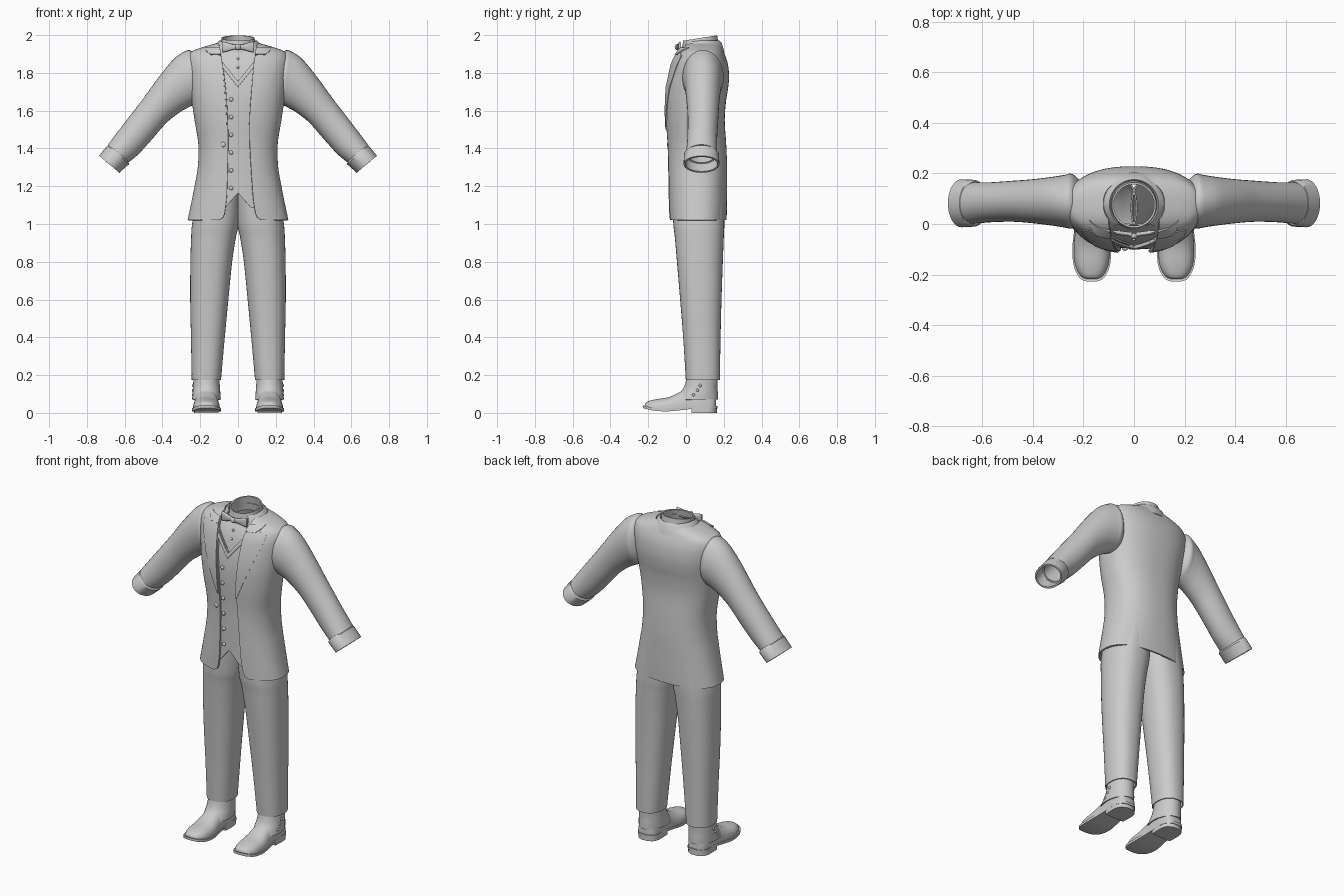
import bpy, bmesh, math
from math import sin, cos, pi
from mathutils import Vector

if "Cube" in bpy.data.objects:
    bpy.data.objects.remove(bpy.data.objects["Cube"])

cloth = bpy.data.materials.new("plain grey")
cloth.use_nodes = True
GREY = (0.6, 0.6, 0.6, 1)
cloth.diffuse_color = GREY
cloth.node_tree.nodes["Principled BSDF"].inputs["Base Color"].default_value = GREY


def finish(name, bm, thick=0, mirror=False, angle=40):
    """Turn a bmesh into a finished object with shell, mirror and shading."""
    bmesh.ops.recalc_face_normals(bm, faces=bm.faces)
    me = bpy.data.meshes.new(name)
    bm.to_mesh(me)
    bm.free()
    me.materials.append(cloth)
    ob = bpy.data.objects.new(name, me)
    bpy.context.collection.objects.link(ob)
    if thick:
        mod = ob.modifiers.new("shell", 'SOLIDIFY')
        mod.thickness, mod.offset = thick, 0
    if mirror:
        ob.modifiers.new("mirror", 'MIRROR').use_clip = False
    bpy.ops.object.select_all(action='DESELECT')
    ob.select_set(True)
    bpy.context.view_layer.objects.active = ob
    bpy.ops.object.convert(target='MESH')
    bpy.ops.object.shade_smooth_by_angle(angle=math.radians(angle))
    return ob


def loft(name, rings, closed=True, caps=(), **kw):
    """Skin a list of equal-length point rings; caps lists ring indices to fill."""
    bm = bmesh.new()
    vs = [[bm.verts.new(p) for p in r] for r in rings]
    n = len(rings[0])
    for a, b in zip(vs, vs[1:]):
        for i in range(n if closed else n - 1):
            j = (i + 1) % n
            bm.faces.new((a[i], a[j], b[j], b[i]))
    for c in caps:
        bm.faces.new(vs[c])
    return finish(name, bm, **kw)


def dense(rows, k=4):
    """Catmull-Rom interpolation between key rows."""
    out = []
    for i in range(len(rows) - 1):
        p = [rows[max(0, min(len(rows) - 1, i + d))] for d in (-1, 0, 1, 2)]
        for s in range(k):
            t = s / k
            out.append([b + t / 2 * (c - a + t * (2*a - 5*b + 4*c - d + t * (3*(b - c) + d - a)))
                        for a, b, c, d in zip(*p)])
    return out + [list(rows[-1])]


def lerp(rows, z):
    for a, b in zip(rows, rows[1:]):
        if z <= b[0]:
            t = max(0, (z - a[0]) / (b[0] - a[0]))
            return [u + t * (v - u) for u, v in zip(a, b)]
    return rows[-1]


def span(a, b, n):
    return [a + (b - a) * i / (n - 1) for i in range(n)]


def power(v, e):
    return math.copysign(abs(v) ** e, v)


# Torso shape: height, half width, front y, back y
TORSO = dense([(1.02, .262, -.085, .21), (1.1, .245, -.088, .212), (1.2, .225, -.09, .213),
               (1.3, .208, -.092, .213), (1.42, .205, -.095, .208), (1.55, .225, -.103, .2),
               (1.65, .24, -.105, .207), (1.72, .25, -.1, .218), (1.78, .258, -.09, .223),
               (1.84, .264, -.075, .218), (1.88, .262, -.058, .207), (1.908, .245, -.04, .195),
               (1.93, .19, -.025, .185), (1.95, .12, -.012, .172)])
EXP = 2.4


def front(x, z):
    _, w, f, b = lerp(TORSO, z)
    q = max(0, 1 - min(1, abs(x / w)) ** EXP) ** (1 / EXP)
    return (f + b) / 2 - (b - f) / 2 * q


def panel(name, grid, off, thick=.006, **kw):
    """Cloth panel laid on the chest; grid holds rows of (x, z)."""
    return loft(name, [[(x, front(x, z) - off, z) for x, z in r] for r in grid],
                closed=False, thick=thick, **kw)


# Jacket body, open along the front: height, right edge, left edge
OPENING = dense([(1.02, .1, .125), (1.04, .075, .098), (1.1, .064, .085), (1.2, .057, .075),
                 (1.5, .052, .06), (1.75, .068, .075), (1.95, .1, .1)])
rings = []
for z, w, f, b in TORSO:
    _, right, left = lerp(OPENING, z)
    edge = [math.asin(min(1, e / w) ** (EXP / 2)) for e in (right, left)]
    ring = []
    for t in span(edge[1], 2 * pi - edge[0], 72):
        ring.append((w * power(sin(t), 2 / EXP),
                     (f + b) / 2 - (b - f) / 2 * power(cos(t), 2 / EXP), z))
    rings.append(ring)
loft("jacket_body", rings, closed=False, thick=.01)

# Peaked lapels and the collar leaf above them: height, inner x, outer x
lapel = [(1.5, .058, .064), (1.6, .063, .105), (1.72, .072, .152),
         (1.84, .082, .198), (1.872, .086, .206), (1.89, .09, .15)]
panel("lapel", [[(x, z + (.018 * (x - a) / (b - a) if z > 1.86 else 0)) for x in span(a, b, 8)]
                for z, a, b in lapel], .009, mirror=True)
panel("collar_leaf", [[(x, z) for x in span(a, b, 8)] for z, a, b in
                      ((1.896, .09, .145), (1.915, .093, .168), (1.93, .095, .175))],
      .012, thick=.01, mirror=True)

# Jacket collar wrapped round the neck
collar = []
for rx, ry, z, drop in ((.09, .088, 1.95, .01), (.098, .098, 1.968, .015),
                        (.112, .108, 1.955, .02), (.14, .122, 1.908, .02)):
    collar.append([(rx * sin(t), .078 - ry * cos(t), z - drop * max(0, cos(t)))
                   for t in span(.7, 2 * pi - .7, 48)])
loft("jacket_collar", collar, closed=False, thick=.008)

# Waistcoat: two overlapping panels, hem notch and V neck
def hem(x):
    return max(1.165 - abs(x) * 1.15, 1.085)


def neckline(x):
    return 1.755 + abs(x) * 1.25


for name, a, b, off in (("waistcoat_right", -.13, -.012, -.012), ("waistcoat_left", -.018, .13, -.008)):
    panel(name, [[(x, z) for z in span(hem(x), neckline(x), 30)] for x in span(a, b, 16)], off)
panel("waistcoat_lapel", [[(x, neckline(x) - d) for d in (.03, .015, 0)] for x in span(0, .11, 8)],
      -.001, thick=.008, mirror=True)

# Shirt front and stand collar
panel("shirt_front", [[(x, z) for x in span(-.11, .11, 16)] for z in span(1.7, 1.935, 12)], -.02)
loft("shirt_collar", [[(rx * sin(t), .075 - ry * cos(t), z - tilt * cos(t))
                       for t in span(0, 2 * pi, 41)[:-1]]
                      for rx, ry, z, tilt in ((.095, .1, 1.9, .01), (.09, .093, 1.94, .014),
                                              (.084, .086, 1.984, .014))], thick=.008)

# Bow tie
wing = dense([(.008, .013, .01), (.03, .015, .008), (.055, .023, .009), (.083, .029, .007)], 3)
loft("bow_tie_wing", [[(x, -.042 + .12 * x + hy * sin(t), 1.937 + hz * power(cos(t), .6))
                       for t in span(0, 2 * pi, 17)[:-1]] for x, hz, hy in wing],
     caps=(0, -1), mirror=True)


def button(name, loc, scale, mirror=False):
    bm = bmesh.new()
    bmesh.ops.create_uvsphere(bm, u_segments=14, v_segments=8, radius=1)
    for v in bm.verts:
        v.co = Vector(c * s for c, s in zip(v.co, scale)) + Vector(loc)
    finish(name, bm, mirror=mirror)


button("bow_tie_knot", (0, -.048, 1.937), (.015, .012, .017))
for i, z in enumerate(span(1.19, 1.66, 6)):
    button(f"waistcoat_button_{i}", (-.036, front(.036, z) + .006, z), (.011, .008, .011))
for z in (1.83, 1.875):
    button("shirt_stud", (0, front(0, z) + .016, z), (.007, .006, .007))
button("jacket_button", (-.078, front(.078, 1.42) - .005, 1.42), (.014, .007, .014))


# Sleeves and cuffs: upper edge x z, lower edge x z, y centre, y half depth
def tube(rows, n=32):
    rings = []
    for ux, uz, lx, lz, yc, yh in rows:
        rings.append([((ux + lx) / 2 + (ux - lx) / 2 * cos(t), yc + yh * sin(t),
                       (uz + lz) / 2 + (uz - lz) / 2 * cos(t)) for t in span(0, 2 * pi, n + 1)[:-1]])
    return rings


sleeve = dense([(.225, 1.895, .205, 1.65, .085, .08), (.255, 1.916, .235, 1.635, .09, .104),
                (.285, 1.908, .262, 1.622, .09, .1), (.34, 1.868, .31, 1.595, .09, .092),
                (.42, 1.77, .38, 1.54, .09, .083), (.5, 1.66, .455, 1.455, .09, .077),
                (.6, 1.53, .53, 1.372, .086, .075), (.685, 1.418, .592, 1.322, .082, .078)])
loft("sleeve", tube(sleeve), caps=(0,), thick=.008, mirror=True)
loft("cuff", tube([(.677, 1.412, .585, 1.33, .082, .082), (.688, 1.412, .582, 1.318, .082, .088),
                   (.732, 1.358, .632, 1.275, .082, .09)]), thick=.01, mirror=True)

# Trouser legs: height, inner x, outer x, front y, back y
legs = dense([(.175, .093, .242, .002, .176), (.4, .073, .246, -.012, .18), (.6, .054, .25, -.028, .185),
              (.8, .034, .249, -.045, .192), (.93, .014, .245, -.056, .197), (1.0, 0, .24, -.064, .2),
              (1.15, -.01, .215, -.07, .2), (1.3, -.01, .19, -.07, .195)])
loft("trouser_leg", [[((a + b) / 2 + (b - a) / 2 * power(sin(t), .85),
                       (f + k) / 2 - (k - f) / 2 * power(cos(t), .9), z)
                      for t in span(0, 2 * pi, 41)[:-1]] for z, a, b, f, k in legs],
     thick=.006, mirror=True)

# Shoe uppers: y, half width, top height
FOOT = .167
upper = dense([(-.218, .022, .046), (-.205, .045, .06), (-.16, .066, .072), (-.09, .071, .084),
               (-.03, .066, .112), (.03, .064, .14), (.09, .064, .145), (.14, .054, .13), (.16, .03, .1)])
loft("shoe_upper", [[(FOOT + w * power(cos(t), .8), y, .022 + (top - .022) * sin(t) ** .8)
                     for t in span(0, pi, 20)] for y, w, top in upper],
     caps=(0, -1), mirror=True)


# Soles and heels: y, half width, underside height
def slab(name, rows, thick):
    loft(name, [[(FOOT + sx * w, y, z + h) for sx, h in ((-1, 0), (1, 0), (1, thick), (-1, thick))]
                for y, w, z in dense(rows)], caps=(0, -1), mirror=True)


slab("shoe_sole", [(-.228, .018, .026), (-.215, .046, .022), (-.17, .07, .012), (-.1, .077, .008),
                   (-.02, .069, .015), (.04, .064, .022), (.12, .064, .022), (.155, .045, .022),
                   (.167, .02, .022)], .015)
slab("shoe_heel", [(.03, .063, 0), (.11, .064, 0), (.145, .05, 0), (.163, .02, 0)], .026)

# Ankle gaiters with side buttons: height, half width, y centre, half depth
gaiter = dense([(.07, .073, .055, .112), (.1, .071, .066, .1), (.14, .068, .079, .085),
                (.22, .064, .09, .077)])
loft("gaiter", [[(FOOT + w * sin(t), yc - d * cos(t), z) for t in span(0, 2 * pi, 33)[:-1]]
                for z, w, yc, d in gaiter], thick=.006, mirror=True)
for z, y in ((.095, .04), (.12, .06), (.145, .075)):
    button("gaiter_button", (FOOT + .071, y, z), (.006, .008, .008), mirror=True)
